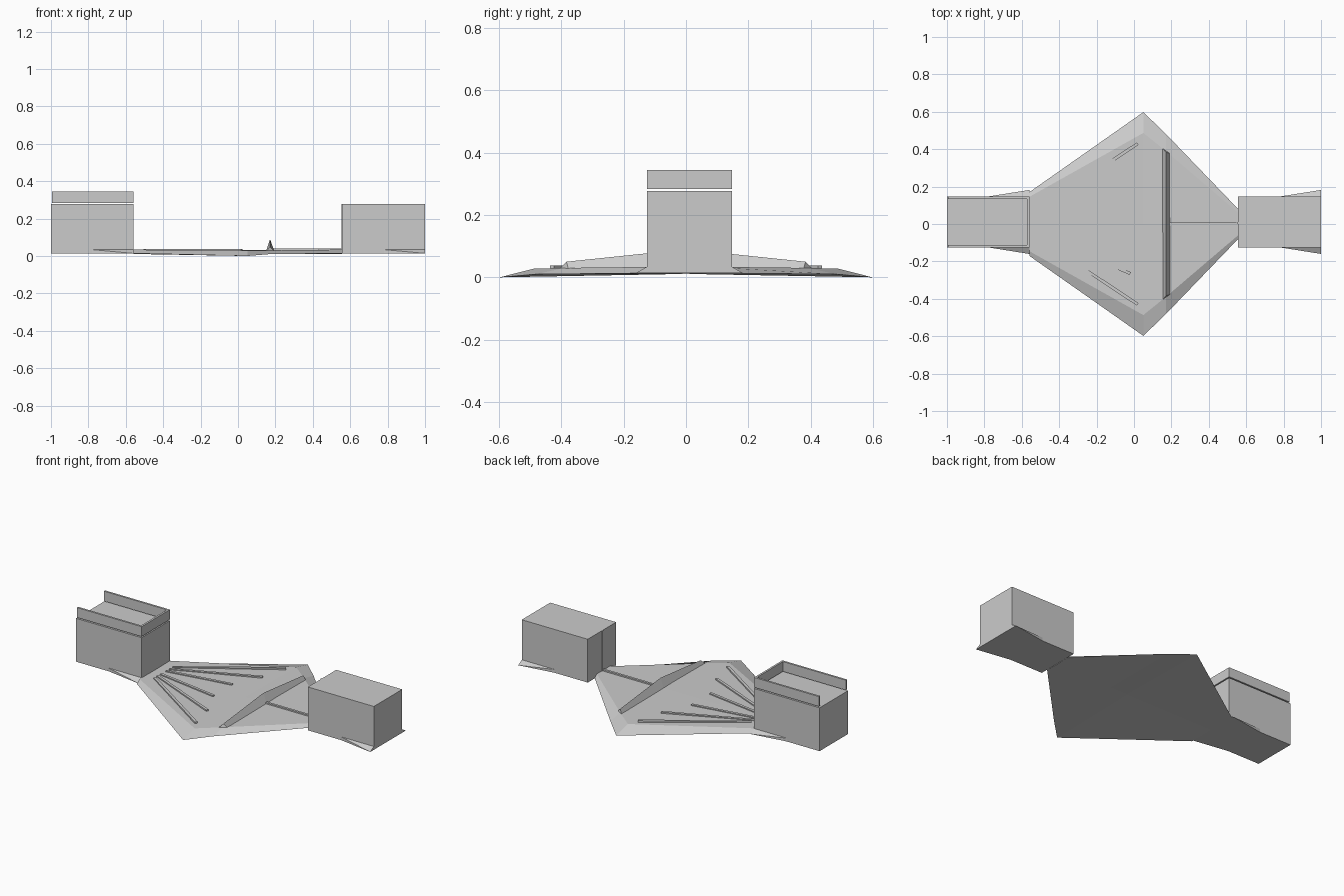
import bpy, bmesh, math
from mathutils import Matrix

if "Cube" in bpy.data.objects:
    bpy.data.objects.remove(bpy.data.objects["Cube"])


def make(name, verts, faces):
    bm = bmesh.new()
    vs = [bm.verts.new(v) for v in verts]
    for f in faces:
        bm.faces.new([vs[i] for i in f])
    bmesh.ops.recalc_face_normals(bm, faces=bm.faces)
    me = bpy.data.meshes.new(name)
    bm.to_mesh(me)
    bm.free()
    ob = bpy.data.objects.new(name, me)
    bpy.context.collection.objects.link(ob)
    return ob


def loft(name, sections):
    # skin equal-length closed sections and cap the ends
    n = len(sections[0])
    verts = [p for s in sections for p in s]
    faces = [(i * n + j, i * n + (j + 1) % n, (i + 1) * n + (j + 1) % n, (i + 1) * n + j)
             for i in range(len(sections) - 1) for j in range(n)]
    faces += [tuple(range(n)), tuple(range(len(verts) - n, len(verts)))]
    return make(name, verts, faces)


def box(name, x0, x1, y0, y1, z0, z1):
    return loft(name, [[(x, y0, z0), (x, y1, z0), (x, y1, z1), (x, y0, z1)] for x in (x0, x1)])


def bar(name, start, end, width, z0, z1):
    dx, dy = end[0] - start[0], end[1] - start[1]
    length = math.hypot(dx, dy)
    ob = box(name, 0, length, -width / 2, width / 2, z0, z1)
    ob.data.transform(Matrix.Translation((*start, 0)) @ Matrix.Rotation(math.atan2(dy, dx), 4, 'Z'))
    return ob


Y0, Y1 = -0.125, 0.147

# end blocks
box("left_block", -1, -0.56, Y0, Y1, 0.014, 0.277)
box("right_block", 0.557, 1, Y0, Y1, 0.014, 0.277)
box("right_block_post", 0.553, 0.558, 0.0, 0.012, 0.014, 0.277)

# raised parapet, open at the outer end
box("parapet_front", -0.995, -0.56, Y0, Y0 + 0.012, 0.284, 0.344)
box("parapet_back", -0.995, -0.56, Y1 - 0.012, Y1, 0.284, 0.344)
box("parapet_end", -0.572, -0.56, Y0 + 0.012, Y1 - 0.012, 0.284, 0.344)

# diamond deck with bevelled sides: x, outer y, outer z, inner y, top z
stations = [(-0.56, 0.17, 0.014, 0.145, 0.034), (0.05, 0.598, 0.0, 0.487, 0.028),
            (0.17, 0.482, 0.01, 0.39, 0.030), (0.557, 0.08, 0.014, 0.06, 0.034)]
loft("deck", [[(x, -yo, zo), (x, 0, 0.011), (x, yo, zo), (x, yi, zt), (x, 0, 0.032), (x, -yi, zt)]
              for x, yo, zo, yi, zt in stations])

# cross ridge, highest in the middle
loft("ridge", [[(0.15, y * 1.02, 0.025), (0.195, y * 0.94, 0.025), (0.171, y * 0.96, z)]
               for y, z in ((-0.4, 0.05), (0, 0.09), (0.4, 0.05))])

# strips fanning out of the left block
for s in (-1, 1):
    for i, (x, y) in enumerate(((0.02, 0.43), (-0.02, 0.265), (-0.1, 0.09))):
        bar(f"fan_strip_{i}", (-0.5, s * (0.085 - 0.03 * i)), (x, s * y), 0.016, 0.02, 0.038)

# centre strip leading to the right block
bar("centre_strip", (0.19, 0), (0.557, 0), 0.014, 0.02, 0.04)

# small skirt wedges beside the blocks
for x0, x1 in ((-0.78, -0.56), (0.78, 1.0)):
    for y, s in ((Y0, -1), (Y1, 1)):
        make("skirt_wedge", [(x0, y, 0.014), (x1, y, 0.014), (x1, y + s * 0.035, 0.014),
                             (x0, y, 0.034), (x1, y, 0.034)],
             [(0, 1, 2), (0, 2, 3), (3, 2, 4), (1, 4, 2), (0, 3, 4, 1)])
